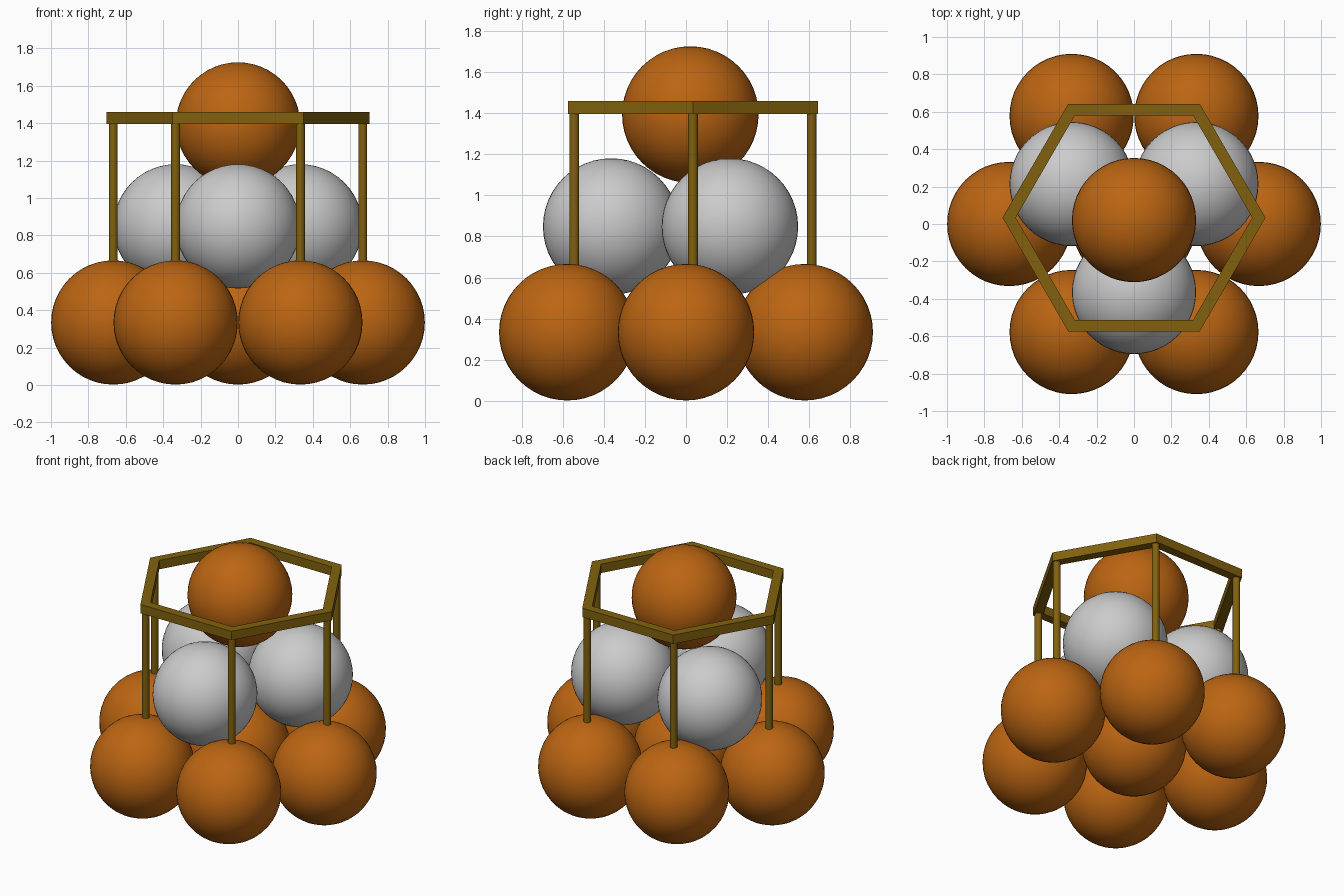
import bpy, bmesh
from math import cos, sin, pi

if "Cube" in bpy.data.objects:
    bpy.data.objects.remove(bpy.data.objects["Cube"])

R = 0.332          # ball radius
STEP = 0.667       # distance between neighbouring balls
FRAME_Y = 0.034    # frame centre, slightly behind the middle


def material(name, color):
    m = bpy.data.materials.new(name)
    m.diffuse_color = color
    m.use_nodes = True
    m.node_tree.nodes["Principled BSDF"].inputs["Base Color"].default_value = m.diffuse_color
    return m


def ball(name, x, y, z, mat=None):
    bpy.ops.mesh.primitive_uv_sphere_add(segments=48, ring_count=24, radius=R, location=(x, y, z))
    o = bpy.context.object
    o.name = name
    bpy.ops.object.shade_smooth()
    if mat:
        o.data.materials.append(mat)


orange = material("orange", (0.50, 0.13, 0.006, 1))
brass = material("brass", (0.22, 0.12, 0.004, 1))

# Bottom layer: one ball ringed by six
ball("bottom_ball_centre", 0, 0, 0.334, orange)
for i in range(6):
    a = i * pi / 3
    ball(f"bottom_ball_{i + 1}", STEP * cos(a), STEP * sin(a), 0.334, orange)

# Middle layer: three grey balls
for i in range(3):
    a = -pi / 2 + i * 2 * pi / 3
    r = STEP / 3 ** 0.5
    ball(f"middle_ball_{i + 1}", r * cos(a), 0.021 + r * sin(a), 0.848)

# Top ball
ball("top_ball", 0, 0.021, 1.393, orange)

# Hexagonal frame with mitred square bars
bm = bmesh.new()
section = [(0.703, 1.396), (0.703, 1.458), (0.632, 1.458), (0.632, 1.396)]
rings = [[bm.verts.new((r * cos(i * pi / 3), FRAME_Y + r * sin(i * pi / 3), z))
          for r, z in section] for i in range(6)]
for i in range(6):
    a, b = rings[i], rings[(i + 1) % 6]
    for j in range(4):
        k = (j + 1) % 4
        bm.faces.new((a[j], b[j], b[k], a[k]))
bmesh.ops.recalc_face_normals(bm, faces=bm.faces)
mesh = bpy.data.meshes.new("hexagon_frame")
bm.to_mesh(mesh)
bm.free()
mesh.materials.append(brass)
bpy.context.collection.objects.link(bpy.data.objects.new("hexagon_frame", mesh))

# Posts from the outer balls up to the frame corners
low, high = 0.64, 1.40
for i in range(6):
    a = i * pi / 3
    bpy.ops.mesh.primitive_cylinder_add(
        vertices=16, radius=0.024, depth=high - low,
        location=(STEP * cos(a), FRAME_Y + STEP * sin(a), (low + high) / 2))
    post = bpy.context.object
    post.name = f"frame_post_{i + 1}"
    post.data.materials.append(brass)
    bpy.ops.object.shade_smooth_by_angle()
